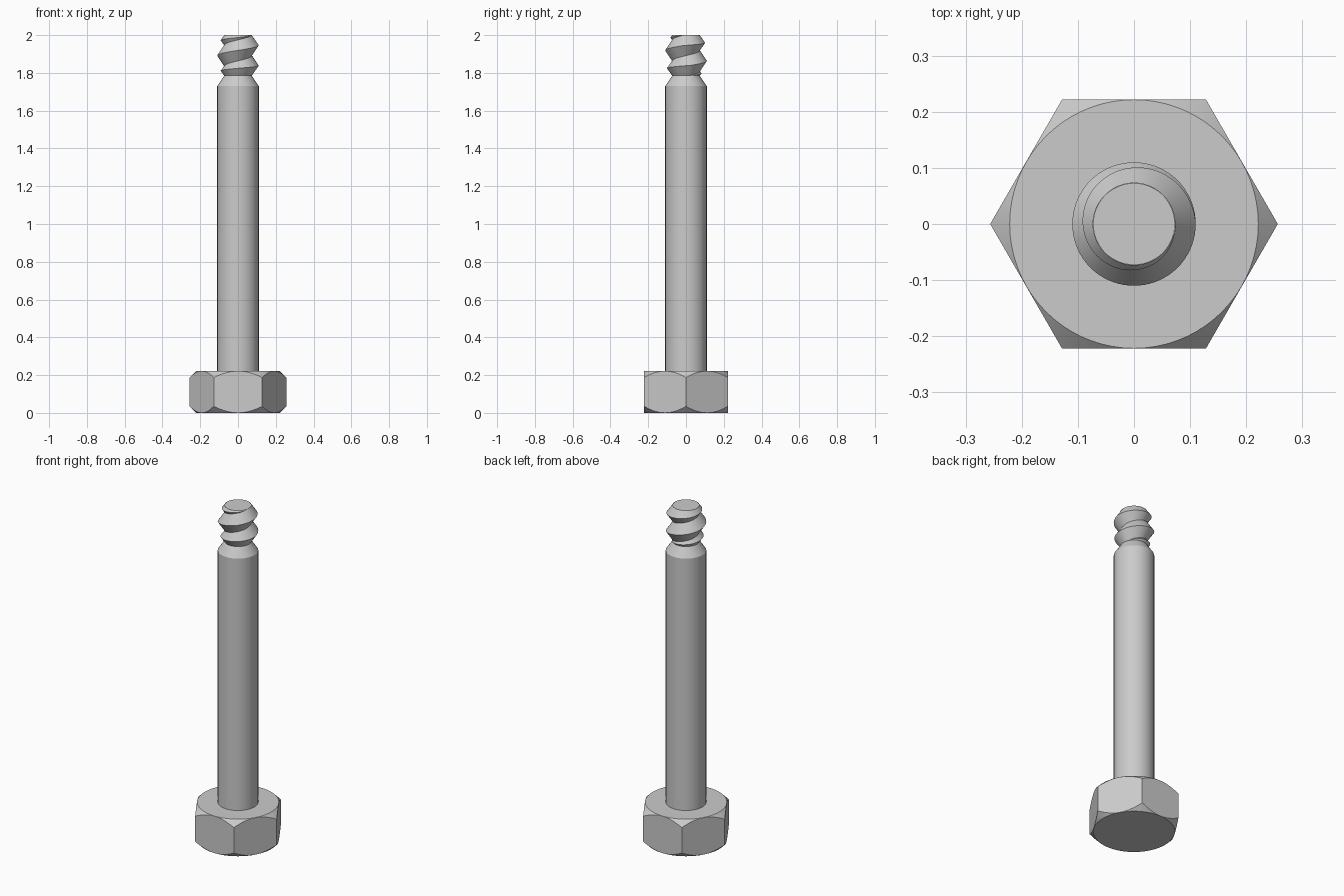
import bpy, bmesh, math

cube = bpy.data.objects.get("Cube")
if cube:
    bpy.data.objects.remove(cube, do_unlink=True)

SEG = 72                    # sides of every round part
HEAD_H = 0.222
APOTHEM = 0.222
RADIUS = 0.11               # shank and thread crest
ROOT = 0.073                # thread root
PITCH = 0.111
SHANK_TOP, THREAD_LOW, TOP = 1.73, 1.785, 2.0

steel = bpy.data.materials.new("grey_steel")
steel.use_nodes = True
colour = (0.6, 0.6, 0.6, 1)
steel.diffuse_color = colour
steel.node_tree.nodes["Principled BSDF"].inputs["Base Color"].default_value = colour


def polar(r, step, z):
    a = math.tau * step / SEG
    return (r * math.cos(a), r * math.sin(a), z)


def finish(name, bm):
    """Clean the mesh, make an object and smooth all but the sharp edges."""
    bmesh.ops.remove_doubles(bm, verts=bm.verts, dist=0.00005)
    bmesh.ops.dissolve_degenerate(bm, edges=bm.edges, dist=0.00005)
    bmesh.ops.recalc_face_normals(bm, faces=bm.faces)
    mesh = bpy.data.meshes.new(name)
    bm.to_mesh(mesh)
    bm.free()
    mesh.materials.append(steel)
    obj = bpy.data.objects.new(name, mesh)
    bpy.context.collection.objects.link(obj)
    bpy.ops.object.select_all(action='DESELECT')
    obj.select_set(True)
    bpy.context.view_layer.objects.active = obj
    bpy.ops.object.shade_smooth_by_angle(angle=math.radians(30))
    return obj


def loft(name, rings):
    """Join closed rings of points and cap both ends."""
    bm = bmesh.new()
    loops = [[bm.verts.new(p) for p in ring] for ring in rings]
    for low, high in zip(loops, loops[1:]):
        for i in range(SEG):
            j = (i + 1) % SEG
            bm.faces.new((low[i], low[j], high[j], high[i]))
    bm.faces.new(loops[0][::-1])
    bm.faces.new(loops[-1])
    return finish(name, bm)


# Hexagonal head, corners chamfered by a cone at both ends
inner = APOTHEM * 0.998


def hex_radius(step):
    angle = math.tau * step / SEG % (math.pi / 3) - math.pi / 6
    return APOTHEM / math.cos(angle)


steps = range(SEG)
hexes = [hex_radius(s) for s in steps]
loft("hex_head", [
    [polar(inner, s, 0) for s in steps],
    [polar(r, s, r - inner) for s, r in zip(steps, hexes)],
    [polar(r, s, HEAD_H - r + inner) for s, r in zip(steps, hexes)],
    [polar(inner, s, HEAD_H) for s in steps],
])

# Plain shank with a conical shoulder and the core of the thread
profile = [(RADIUS, HEAD_H - 0.01), (RADIUS, SHANK_TOP), (ROOT, THREAD_LOW),
           (ROOT - 0.0003, THREAD_LOW), (ROOT - 0.0003, TOP)]
loft("shank", [[polar(r, s, z) for s in steps] for r, z in profile])

# Right-handed V thread, fading in and out over its first and last turn
TURNS = 3
first_crest = SHANK_TOP - 0.005
bm = bmesh.new()
previous = None
for s in range(TURNS * SEG + 1):
    turn = s / SEG
    z = first_crest + PITCH * turn
    low, high = (min(max(h, THREAD_LOW), TOP) for h in (z - PITCH / 2, z + PITCH / 2))
    fade = min(1, turn, TURNS - turn)
    crest = ROOT + (RADIUS - ROOT) * fade
    row = [bm.verts.new(polar(r, s, h)) for r, h in
           ((ROOT, low), (crest, (low + high) / 2), (ROOT, high))]
    if previous:
        for i in range(2):
            bm.faces.new((previous[i], row[i], row[i + 1], previous[i + 1]))
    previous = row
finish("thread", bm)
